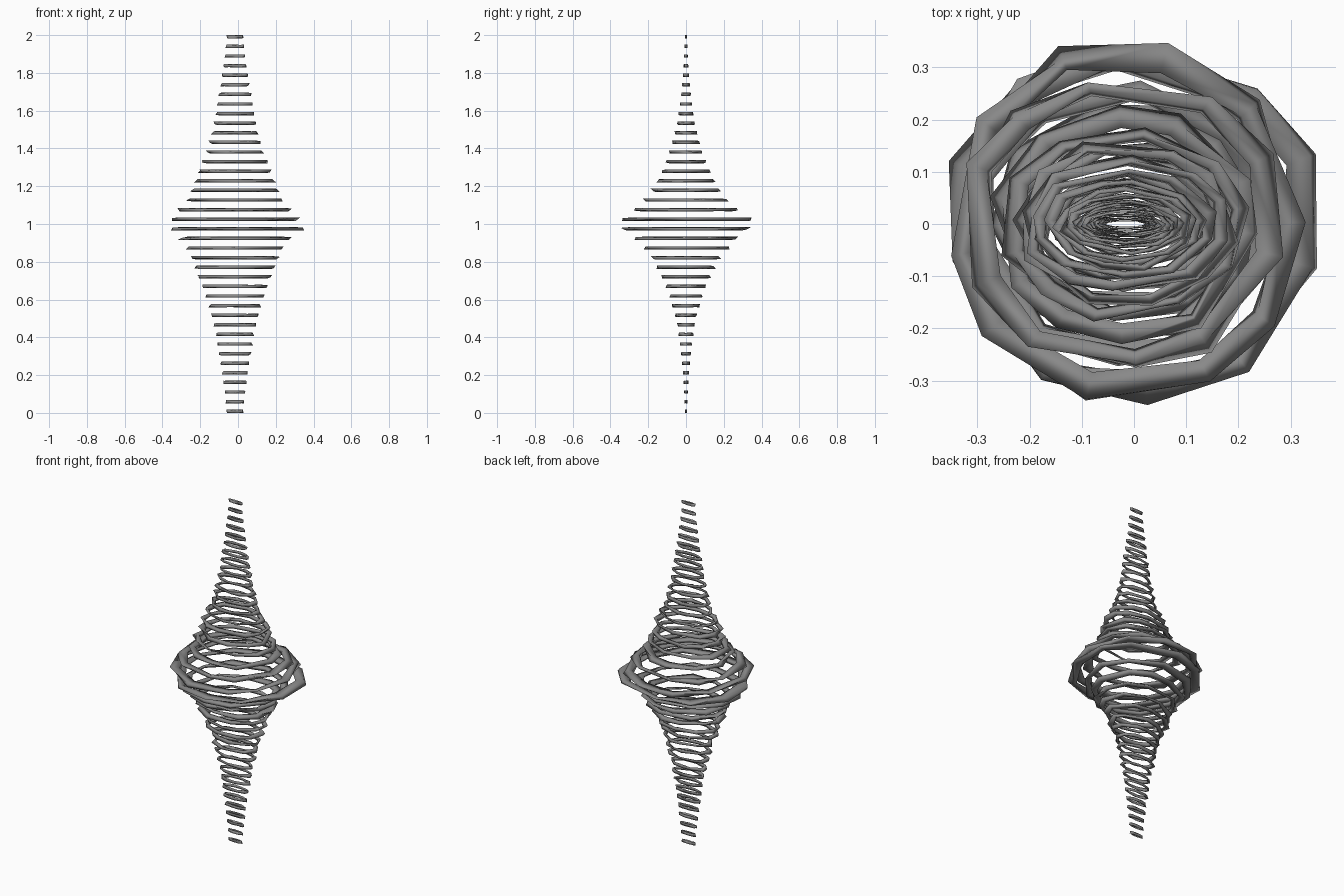
import bpy, bmesh, math, random

if "Cube" in bpy.data.objects:
    bpy.data.objects.remove(bpy.data.objects["Cube"])

random.seed(7)
RINGS, SIDES = 40, 10
STEP = 1.982 / (RINGS - 1)

# half widths of the rings, from the middle of the stack out to the tip
HALF_X = [.345, .305, .26, .238, .217, .198, .177, .157, .141, .127,
          .113, .103, .096, .087, .078, .07, .062, .055, .05, .046]
HALF_Y = [.347, .275, .23, .187, .158, .133, .108, .089, .074, .060,
          .047, .041, .033, .026, .021, .017, .013, .010, .008, .006]

dark_grey = bpy.data.materials.new("dark_grey")
dark_grey.diffuse_color = (.25, .25, .25, 1)
dark_grey.use_nodes = True
dark_grey.node_tree.nodes["Principled BSDF"].inputs["Base Color"].default_value = dark_grey.diffuse_color


def hoop(name, z, half_x, half_y, centre_x):
    # irregular polygon outline, scaled to the wanted oval
    start = random.uniform(0, math.tau)
    outline = []
    for i in range(SIDES):
        a = start + (i + random.uniform(-.25, .25)) * math.tau / SIDES
        r = random.uniform(.97, 1.04)
        outline.append((r * math.cos(a), r * math.sin(a)))
    lo = [min(p[k] for p in outline) for k in (0, 1)]
    hi = [max(p[k] for p in outline) for k in (0, 1)]
    half = (half_x, half_y)

    bm = bmesh.new()
    loops = []
    for p in outline:
        x, y = [(p[k] - (lo[k] + hi[k]) / 2) * 2 * half[k] / (hi[k] - lo[k])
                for k in (0, 1)]
        # uneven flat band: outer low, outer high, inner high, inner low
        slant = random.uniform(.9, 1)
        inner = random.uniform(.79, .86)
        section = [(1.9 - slant, -.009), (slant, .009 - random.uniform(0, .006)),
                   (inner, .009), (inner + .03, -.009 + random.uniform(0, .006))]
        if random.random() < .5:
            section = [(s, -dz) for s, dz in section]
            section = [section[i] for i in (1, 0, 3, 2)]
        loops.append([bm.verts.new((centre_x + x * s, y * s, z + dz))
                      for s, dz in section])
    for i in range(SIDES):
        a, b = loops[i], loops[(i + 1) % SIDES]
        for j in range(4):
            k = (j + 1) % 4
            bm.faces.new((a[j], b[j], b[k], a[k]))
    bmesh.ops.recalc_face_normals(bm, faces=bm.faces)
    for f in bm.faces:
        f.smooth = True
    mesh = bpy.data.meshes.new(name)
    bm.to_mesh(mesh)
    bm.free()
    # keep the jittered outline on the exact half widths
    ex = max(abs(v.co.x - centre_x) for v in mesh.vertices)
    ey = max(abs(v.co.y) for v in mesh.vertices)
    for v in mesh.vertices:
        v.co.x = centre_x + (v.co.x - centre_x) * half_x / ex
        v.co.y *= half_y / ey
    mesh.materials.append(dark_grey)
    bpy.context.collection.objects.link(bpy.data.objects.new(name, mesh))


# stack of separate hoops, widest in the middle
for n in range(RINGS):
    d = n - RINGS // 2 if n >= RINGS // 2 else RINGS // 2 - 1 - n
    widest = n == RINGS // 2 - 1
    hoop(f"hoop_{n + 1:02d}", .009 + n * STEP,
         .355 if widest else HALF_X[d], HALF_Y[d], 0 if widest else -.016)
